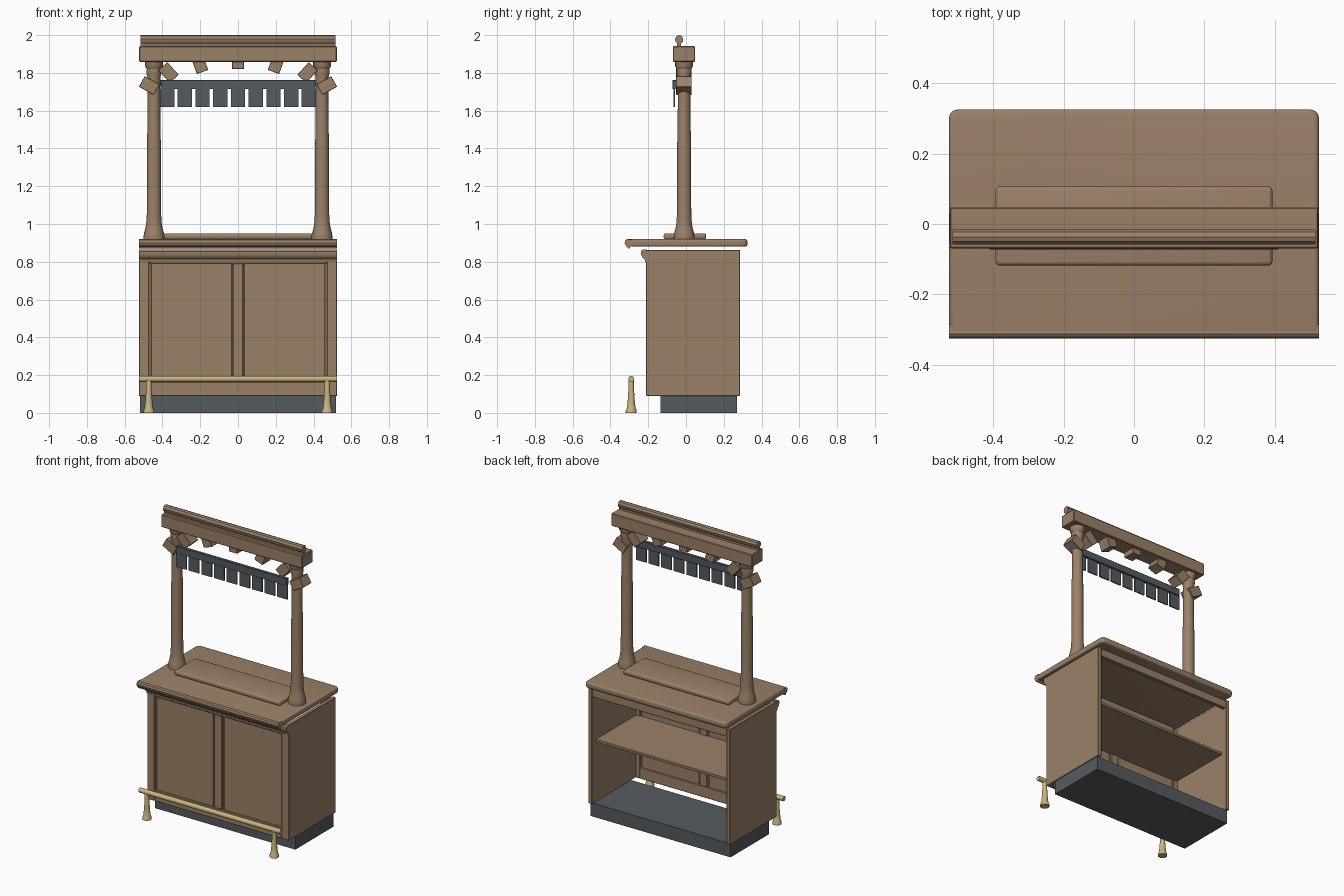
import bpy, bmesh, math
from mathutils import Matrix

cube = bpy.data.objects.get("Cube")
if cube:
    bpy.data.objects.remove(cube, do_unlink=True)


def material(name, rgb):
    mat = bpy.data.materials.new(name)
    mat.use_nodes = True
    color = (*rgb, 1)
    mat.diffuse_color = color
    mat.node_tree.nodes["Principled BSDF"].inputs["Base Color"].default_value = color
    return mat


WOOD = material("warm brown wood", (0.33, 0.22, 0.14))
SLATE = material("slate grey", (0.09, 0.105, 0.115))
BRASS = material("pale brass", (0.60, 0.46, 0.21))


def finish(bm, name, mat, smooth=False):
    bmesh.ops.recalc_face_normals(bm, faces=bm.faces)
    mesh = bpy.data.meshes.new(name)
    bm.to_mesh(mesh)
    bm.free()
    mesh.materials.append(mat)
    obj = bpy.data.objects.new(name, mesh)
    bpy.context.collection.objects.link(obj)
    if smooth:
        bpy.ops.object.select_all(action="DESELECT")
        obj.select_set(True)
        bpy.context.view_layer.objects.active = obj
        bpy.ops.object.shade_smooth_by_angle(angle=math.radians(35))
    return obj


def box(name, x, y, z, mat=WOOD, bevel=0.0, segments=1, tilt=0.0):
    """Box between (low, high) pairs, optionally tilted about y."""
    bm = bmesh.new()
    bmesh.ops.create_cube(bm, size=1)
    spans = (x, y, z)
    bmesh.ops.scale(bm, vec=[b - a for a, b in spans], verts=bm.verts)
    if bevel:
        bmesh.ops.bevel(bm, geom=bm.edges[:], offset=bevel, segments=segments,
                        profile=0.5, affect="EDGES")
    center = Matrix.Translation([(a + b) / 2 for a, b in spans])
    bmesh.ops.transform(bm, matrix=center @ Matrix.Rotation(tilt, 4, "Y"), verts=bm.verts)
    return finish(bm, name, mat, segments > 1)


def lathe(name, x, y, profile, mat, steps=20):
    """Turned part from (radius, height) points."""
    bm = bmesh.new()
    rings = []
    for r, z in profile:
        rings.append([bm.verts.new((x + r * math.cos(a), y + r * math.sin(a), z))
                      for a in (2 * math.pi * i / steps for i in range(steps))])
    for low, high in zip(rings, rings[1:]):
        for i in range(steps):
            j = (i + 1) % steps
            bm.faces.new((low[i], low[j], high[j], high[i]))
    bm.faces.new(rings[0])
    bm.faces.new(rings[-1])
    return finish(bm, name, mat, True)


def moulding(name, half, profile, mat=WOOD):
    """Closed (y, z) profile run along x."""
    bm = bmesh.new()
    ends = [[bm.verts.new((x, y, z)) for y, z in profile] for x in (-half, half)]
    n = len(profile)
    for i in range(n):
        j = (i + 1) % n
        bm.faces.new((ends[0][i], ends[0][j], ends[1][j], ends[1][i]))
    for end in ends:
        bm.faces.new(end)
    return finish(bm, name, mat, True)


def circle(y, z, r, n=14):
    return [(y + r * math.cos(2 * math.pi * i / n), z + r * math.sin(2 * math.pi * i / n))
            for i in range(n)]


# Plinth and open-backed cabinet
box("plinth", (-0.52, 0.52), (-0.135, 0.27), (0, 0.09), SLATE)
for side, s in (("left", 1), ("right", -1)):
    box(side + "_cabinet_side", sorted((s * 0.5, s * 0.525)), (-0.205, 0.285), (0.09, 0.863),
        bevel=0.002)
    box(side + "_front_stile", sorted((s * 0.47, s * 0.525)), (-0.212, -0.182), (0.09, 0.86),
        bevel=0.003)
    box(side + "_front_panel", sorted((s * 0.028, s * 0.472)), (-0.201, -0.19), (0.16, 0.8))
    # Thin beads along the panel edges
    for edge, x in (("outer", 0.463), ("inner", 0.037)):
        box(f"{side}_{edge}_bead", (s * x - 0.004, s * x + 0.004), (-0.206, -0.188),
            (0.165, 0.79), bevel=0.002)
box("center_stile", (-0.028, 0.028), (-0.212, -0.182), (0.165, 0.79), bevel=0.003)
box("bottom_rail", (-0.47, 0.47), (-0.212, -0.182), (0.09, 0.165), bevel=0.003)
box("top_rail", (-0.47, 0.47), (-0.212, -0.182), (0.79, 0.863), bevel=0.003)
box("shelf", (-0.5, 0.5), (-0.19, 0.245), (0.49, 0.508), bevel=0.002)
box("back_rail", (-0.5, 0.5), (0.255, 0.28), (0.805, 0.86), bevel=0.003)
moulding("front_moulding", 0.525, [
    (-0.208, 0.865), (-0.23, 0.864), (-0.238, 0.855), (-0.238, 0.838),
    (-0.23, 0.822), (-0.22, 0.815), (-0.216, 0.8), (-0.208, 0.795)])

# Counter top: rounded back corners, bull-nosed front
bm = bmesh.new()
bmesh.ops.create_cube(bm, size=1)
bmesh.ops.scale(bm, vec=(1.05, 0.635, 0.04), verts=bm.verts)
bmesh.ops.translate(bm, vec=(0, 0.0075, 0.9), verts=bm.verts)
corners = [e for e in bm.edges if all(v.co.y > 0 for v in e.verts)
           and abs(e.verts[0].co.z - e.verts[1].co.z) > 0.01]
bmesh.ops.bevel(bm, geom=corners, offset=0.025, segments=5, profile=0.5, affect="EDGES")
rims = [e for e in bm.edges if abs(e.verts[0].co.z - e.verts[1].co.z) < 0.001]
bmesh.ops.bevel(bm, geom=rims, offset=0.011, segments=3, profile=0.5, affect="EDGES")
finish(bm, "counter_top", WOOD, True)
moulding("counter_nosing", 0.525, [
    (-0.285, 0.918), (-0.312, 0.92), (-0.321, 0.914), (-0.325, 0.9), (-0.32, 0.886),
    (-0.312, 0.881), (-0.309, 0.872), (-0.3, 0.87), (-0.294, 0.88), (-0.285, 0.882)])

# Raised tray between the posts
box("counter_riser", (-0.393, 0.393), (-0.118, 0.107), (0.918, 0.951), bevel=0.012, segments=3)

# Turned posts
POST = [(0.055, 0.918), (0.055, 0.935), (0.052, 0.955), (0.046, 0.975), (0.041, 1.005),
        (0.038, 1.05), (0.037, 1.2), (0.037, 1.4), (0.034, 1.55), (0.033, 1.72),
        (0.035, 1.78), (0.04, 1.8), (0.038, 1.82), (0.047, 1.835), (0.047, 1.862)]
for side, s in (("left", 1), ("right", -1)):
    lathe(side + "_post", s * 0.445, -0.01, POST, WOOD)

# Header beam with rounded cap
box("header_beam", (-0.523, 0.523), (-0.069, 0.048), (1.858, 1.942), bevel=0.004)
moulding("header_cap", 0.515, [
    (-0.026, 1.94), (-0.026, 1.955), (-0.017, 1.965), (-0.015, 1.98), (-0.023, 1.995),
    (-0.037, 2.0), (-0.05, 1.995), (-0.058, 1.98), (-0.056, 1.965), (-0.047, 1.955),
    (-0.047, 1.94)])


# Arch blocks fanning beneath the header
def arch_block(name, x, z, degrees):
    box(name, (x - 0.032, x + 0.032), (-0.053, 0.03), (z - 0.045, z + 0.045),
        bevel=0.002, tilt=math.radians(degrees))


arch_block("center_arch_block", 0, 1.865, 0)
for side, s in (("left", 1), ("right", -1)):
    for part, x, z, angle in (("upper", 0.203, 1.847, 20), ("middle", 0.368, 1.802, 42),
                              ("lower", 0.47, 1.733, 61)):
        arch_block(f"{side}_{part}_arch_block", s * x, z, s * angle)

# Hanging rail with a row of tags
box("tag_rail", (-0.41, 0.41), (-0.072, -0.05), (1.714, 1.762), SLATE, bevel=0.002)
for i in range(9):
    x = (i - 4) * 0.0938
    box(f"hanging_tag_{i + 1}", (x - 0.038, x + 0.038), (-0.066, -0.058), (1.62, 1.716), SLATE)

# Brass foot rail
moulding("foot_rail", 0.525, circle(-0.29, 0.18, 0.016), BRASS)
FOOT = [(0.029, 0), (0.029, 0.012), (0.023, 0.024), (0.019, 0.06), (0.015, 0.12), (0.014, 0.175)]
for side, s in (("left", 1), ("right", -1)):
    lathe(side + "_foot_rail_post", s * 0.472, -0.29, FOOT, BRASS, 16)
